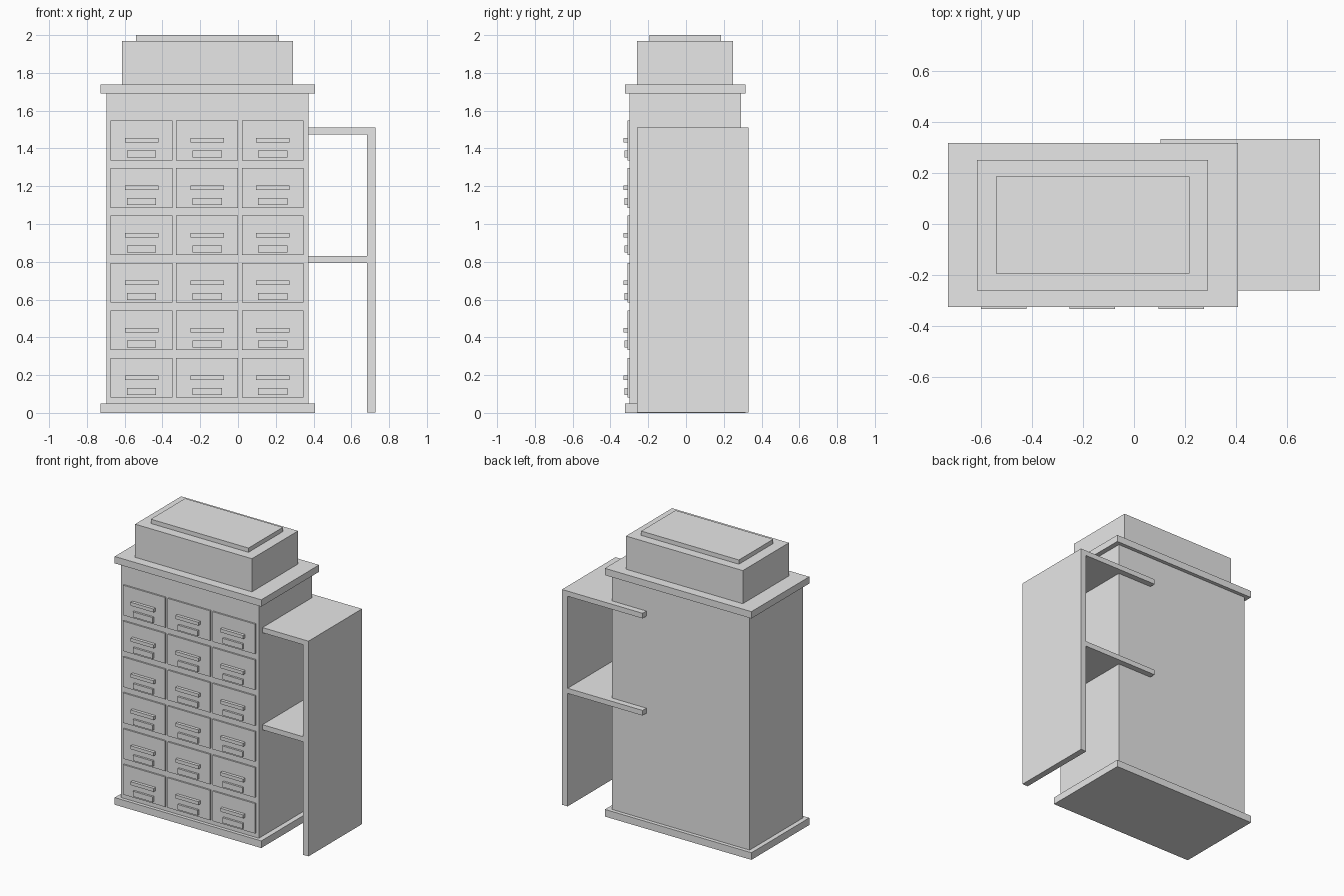
import bpy
import bmesh

cube = bpy.data.objects.get("Cube")
if cube:
    bpy.data.objects.remove(cube, do_unlink=True)

grey = bpy.data.materials.new("plain_grey")
grey.use_nodes = True
colour = (0.8, 0.8, 0.8, 1)
grey.diffuse_color = colour
grey.node_tree.nodes["Principled BSDF"].inputs["Base Color"].default_value = colour


def box(name, x, y, z):
    """Box spanning the given (low, high) range on each axis."""
    bm = bmesh.new()
    bmesh.ops.create_cube(bm, size=1)
    for v in bm.verts:
        v.co = [r[0] if c < 0 else r[1] for c, r in zip(v.co, (x, y, z))]
    mesh = bpy.data.meshes.new(name)
    bm.to_mesh(mesh)
    bm.free()
    mesh.materials.append(grey)
    obj = bpy.data.objects.new(name, mesh)
    bpy.context.collection.objects.link(obj)
    return obj


# Cabinet carcass with overhanging base and cap
slab_x, slab_y = (-0.728, 0.407), (-0.324, 0.316)
box("base", slab_x, slab_y, (0, 0.05))
box("cabinet_body", (-0.696, 0.372), (-0.3, 0.29), (0.05, 1.69))
box("cap", slab_x, slab_y, (1.69, 1.738))

# Stepped box on top
box("top_box", (-0.615, 0.29), (-0.26, 0.25), (1.738, 1.97))
box("top_lid", (-0.54, 0.217), (-0.194, 0.186), (1.97, 2.0))

# Side panel joined to the cabinet by two shelves
side_y = (-0.26, 0.332)
box("side_panel", (0.684, 0.728), side_y, (0.003, 1.51))
for name, top in (("lower_shelf", 0.83), ("upper_shelf", 1.51)):
    box(name, (0.104, 0.684), side_y, (top - 0.036, top))

# Grid of drawers, each with a handle and a label holder
front = -0.311
for row in range(6):
    top = 0.291 + row * 0.2512
    for col in range(3):
        mid = -0.51 + col * 0.347
        tag = f"_{row + 1}_{col + 1}"

        def fitting(name, half, y, low, high):
            box(name + tag, (mid - half, mid + half), y, (top - low, top - high))

        fitting("drawer", 0.164, (front, -0.3), 0.21, 0)
        fitting("handle", 0.089, (-0.332, front), 0.116, 0.092)
        fitting("label_holder", 0.077, (-0.325, front), 0.195, 0.158)
